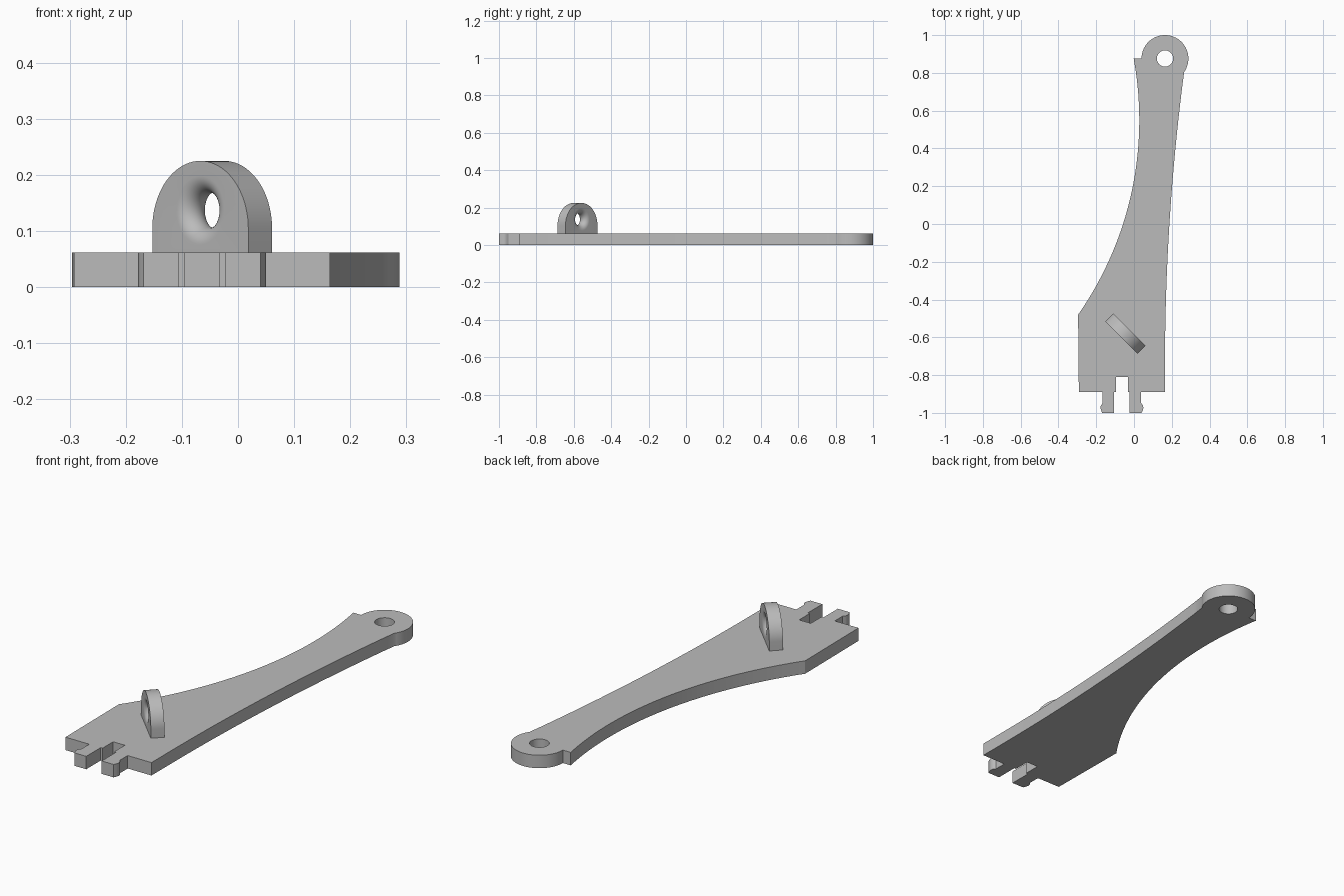
import bpy
import bmesh
from math import sin, cos, pi, sqrt, asin, atan2, radians
from mathutils import Matrix, Vector

cube = bpy.data.objects.get("Cube")
if cube:
    bpy.data.objects.remove(cube, do_unlink=True)

grey = bpy.data.materials.new("plain grey")
grey.use_nodes = True
colour = (0.5, 0.5, 0.5, 1)
grey.diffuse_color = colour
grey.node_tree.nodes["Principled BSDF"].inputs["Base Color"].default_value = colour


def arc(cx, cy, r, start, end, steps):
    """Points on a circular arc, both ends included."""
    angles = [start + (end - start) * i / steps for i in range(steps + 1)]
    return [(cx + r * cos(a), cy + r * sin(a)) for a in angles]


def solid(name, outline, depth, centre, hole_profile, matrix=Matrix()):
    """Extrude an outline, with a hole turned from (radius, depth) pairs."""
    bm = bmesh.new()

    def ring(points, z):
        return [bm.verts.new((x, y, z)) for x, y in points]

    def wall(a, b, flip=False):
        for i in range(len(a)):
            j = (i + 1) % len(a)
            quad = (a[i], a[j], b[j], b[i])
            bm.faces.new(quad[::-1] if flip else quad)

    outer = [ring(outline, z) for z in (0, depth)]
    inner = [ring(arc(*centre, r, 0, 2 * pi, 48)[:-1], z) for r, z in hole_profile]
    wall(*outer)
    for a, b in zip(inner, inner[1:]):
        wall(a, b, True)
    for k in (0, -1):
        edges = [bm.edges.get((loop[i - 1], loop[i]))
                 for loop in (outer[k], inner[k]) for i in range(len(loop))]
        bmesh.ops.triangle_fill(bm, use_beauty=True, edges=edges)
    bmesh.ops.recalc_face_normals(bm, faces=bm.faces)

    mesh = bpy.data.meshes.new(name)
    bm.to_mesh(mesh)
    bm.free()
    mesh.materials.append(grey)
    obj = bpy.data.objects.new(name, mesh)
    obj.matrix_world = matrix
    bpy.context.collection.objects.link(obj)
    bpy.ops.object.select_all(action='DESELECT')
    obj.select_set(True)
    bpy.context.view_layer.objects.active = obj
    bpy.ops.object.shade_smooth_by_angle(angle=radians(30))
    return obj


# Arm plate: forked clip at the front, swept sides, round eye at the back
thick = 0.062
eye_x, eye_y, eye_r = 0.164, 0.876, 0.124
shoulder = -0.89

# Half of the clip, as distance from its centre line, from slot to outside
clip_x = -0.064
prong = [(0.031, -0.81), (0.031, shoulder), (0.041, shoulder), (0.041, -1),
         (0.104, -1), (0.111, -0.985), (0.114, -0.972), (0.111, -0.96),
         (0.102, -0.948), (0.102, shoulder)]
clip = [(clip_x - d, y) for d, y in reversed(prong)] + [(clip_x + d, y) for d, y in prong]

# Slightly curved right-hand flank
side_x, side_r, side_y = 0.164, 12, -0.75
meet = Vector((0.266, 0.805))
flank = [(side_x, shoulder)] + arc(side_x + side_r, side_y, side_r, pi,
                                   pi - asin((meet.y - side_y) / side_r), 24)[:-1]

# Round eye, ending at the small step
start = atan2(meet.y - eye_y, meet.x - eye_x)
eye = arc(eye_x, eye_y, eye_r, start, pi, 48)

# Deep concave flank
bow_r, bow_x, bow_y = 1.8, 0.028, 0.55
bow = arc(bow_x - bow_r, bow_y, bow_r, asin((eye_y - bow_y) / bow_r),
          asin((-0.48 - bow_y) / bow_r), 40)

outline = clip + flank + eye + bow + [(-0.292, shoulder)]
solid("arm_plate", outline, thick, (eye_x, eye_y), [(0.043, 0), (0.043, thick)])

# Upright lug: arched tab set diagonally, with a rounded hole
half_w, lug_t, sink = 0.121, 0.06, 0.005
arch_z = 0.225 - half_w
tab = [(-half_w, thick - sink), (half_w, thick - sink)] + arc(0, arch_z, half_w, 0, pi, 40)
throat, fillet = 0.031, lug_t / 2
profile = [(throat + fillet * (1 - sin(pi * i / 20)), fillet * (1 - cos(pi * i / 20)))
           for i in range(21)]
along = Vector((1, -1, 0)).normalized()
up = Vector((0, 0, 1))
across = along.cross(up)
turn = Matrix((along, up, across)).transposed().to_4x4()
place = Matrix.Translation(Vector((-0.046, -0.58, 0)) - across * lug_t / 2) @ turn
solid("lug", tab, lug_t, (0, 0.137), profile, place)
